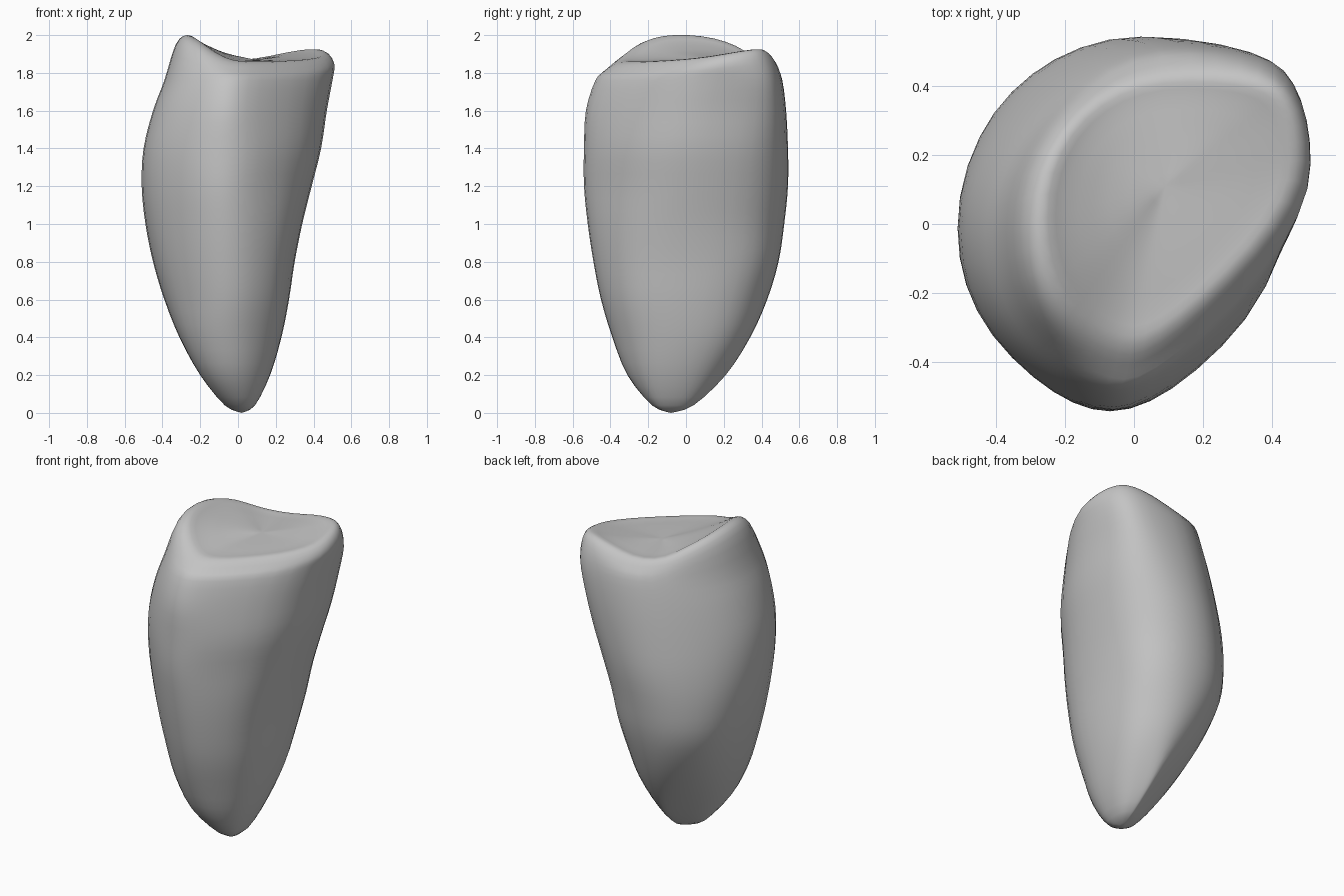
import bpy
import bmesh
import math
from mathutils import Vector

default_cube = bpy.data.objects.get("Cube")
if default_cube:
    bpy.data.objects.remove(default_cube, do_unlink=True)

SIDES = 8          # control sides around each cross-section
AROUND = 5         # points per control side
ALONG = 3          # steps between cross-sections

# Reach of each cross-section, in hundredths, toward eight compass directions:
# +x, +x+y, +y, -x+y, -x, -x-y, -y, +x-y; the key is the height.
SECTIONS = {
    4: (9, 6, 4, 1, 7, 14, 18, 16),
    20: (17, 18, 21, 15, 20, 29, 31, 25),
    40: (23, 29, 34, 30, 31, 38, 39, 31),
    60: (27, 36, 43, 42, 39, 43, 45, 36),
    80: (30, 42, 49, 50, 45, 47, 49, 39),
    100: (34, 46, 52, 52, 49, 50, 52, 41),
    120: (39, 51, 54, 51, 51, 52, 54, 42),
    140: (44, 56, 54, 48, 50, 52, 54, 43),
    160: (47, 60, 53, 44, 45, 49, 53, 41),
    176: (50, 62, 51, 40, 39, 44, 48, 38),
}
SHOULDER_REACH = (51, 60, 48, 37, 33, 38, 43, 35)
RIM_REACH = (47, 56, 43, 33, 27, 31, 35, 30)
RIM_HEIGHTS = (192, 193, 184, 199, 201, 187, 185, 187)
TIP = Vector((0.02, -0.08, 0))
DISH = Vector((0.09, 0.11, 1.87))


def control_ring(reach, heights):
    """Corners of the octagon whose sides lie at the given reach."""
    ring = []
    step = math.tau / SIDES
    for i in range(SIDES):
        a, b = i * step, (i + 1) * step
        p, q = reach[i] / 100, reach[(i + 1) % SIDES] / 100
        s = math.sin(step)
        x = (p * math.sin(b) - q * math.sin(a)) / s
        y = (q * math.cos(a) - p * math.cos(b)) / s
        ring.append(Vector((x, y, heights[i] / 100)))
    return ring


def rounded(ring):
    """Closed smooth curve touching the middle of every control side."""
    points = []
    for i, corner in enumerate(ring):
        start = (ring[i - 1] + corner) / 2
        end = (corner + ring[(i + 1) % SIDES]) / 2
        for k in range(AROUND):
            t = k / AROUND
            points.append(start * (1 - t) ** 2 + corner * 2 * t * (1 - t) + end * t * t)
    return points


def blend(a, b, c, d, t):
    """Smooth interpolation from b to c."""
    return b + ((c - a) * t + (a * 2 - b * 5 + c * 4 - d) * t * t
                + (b * 3 - a - c * 3 + d) * t ** 3) / 2


# Control rings: tip, body, shoulder, rim, then the dished top
rings = [[TIP.copy() for _ in range(SIDES)]]
rings += [control_ring(reach, [z] * SIDES) for z, reach in SECTIONS.items()]
rings.append(control_ring(SHOULDER_REACH, [z - 5 for z in RIM_HEIGHTS]))
rim = control_ring(RIM_REACH, RIM_HEIGHTS)
rings.append(rim)
for f in (0.8, 0.45, 0):
    inner = []
    for p in rim:
        q = DISH.lerp(p, f)
        q.z = DISH.z + (p.z - DISH.z) * f ** 1.6
        inner.append(q)
    rings.append(inner)

# Refined rings along the body
loops = []
last = len(rings) - 1
for i in range(last):
    quad = [rings[max(0, min(last, i + k))] for k in (-1, 0, 1, 2)]
    for k in range(ALONG):
        if i + k > 0:
            loops.append(rounded([blend(*p, k / ALONG) for p in zip(*quad)]))

# Skin
bm = bmesh.new()
rows = [[bm.verts.new(p) for p in loop] for loop in loops]
count = SIDES * AROUND
tip, dish = bm.verts.new(TIP), bm.verts.new(DISH)
for i in range(count):
    j = (i + 1) % count
    bm.faces.new((tip, rows[0][j], rows[0][i]))
    bm.faces.new((dish, rows[-1][i], rows[-1][j]))
    for low, high in zip(rows, rows[1:]):
        bm.faces.new((low[i], low[j], high[j], high[i]))
bmesh.ops.recalc_face_normals(bm, faces=bm.faces)
for face in bm.faces:
    face.smooth = True
mesh = bpy.data.meshes.new("tapered_body")
bm.to_mesh(mesh)
bm.free()

grey = bpy.data.materials.new("plain grey")
grey.use_nodes = True
colour = (0.55, 0.55, 0.55, 1)
grey.diffuse_color = colour
grey.node_tree.nodes["Principled BSDF"].inputs["Base Color"].default_value = colour
mesh.materials.append(grey)
body = bpy.data.objects.new("tapered_body", mesh)
bpy.context.collection.objects.link(body)
